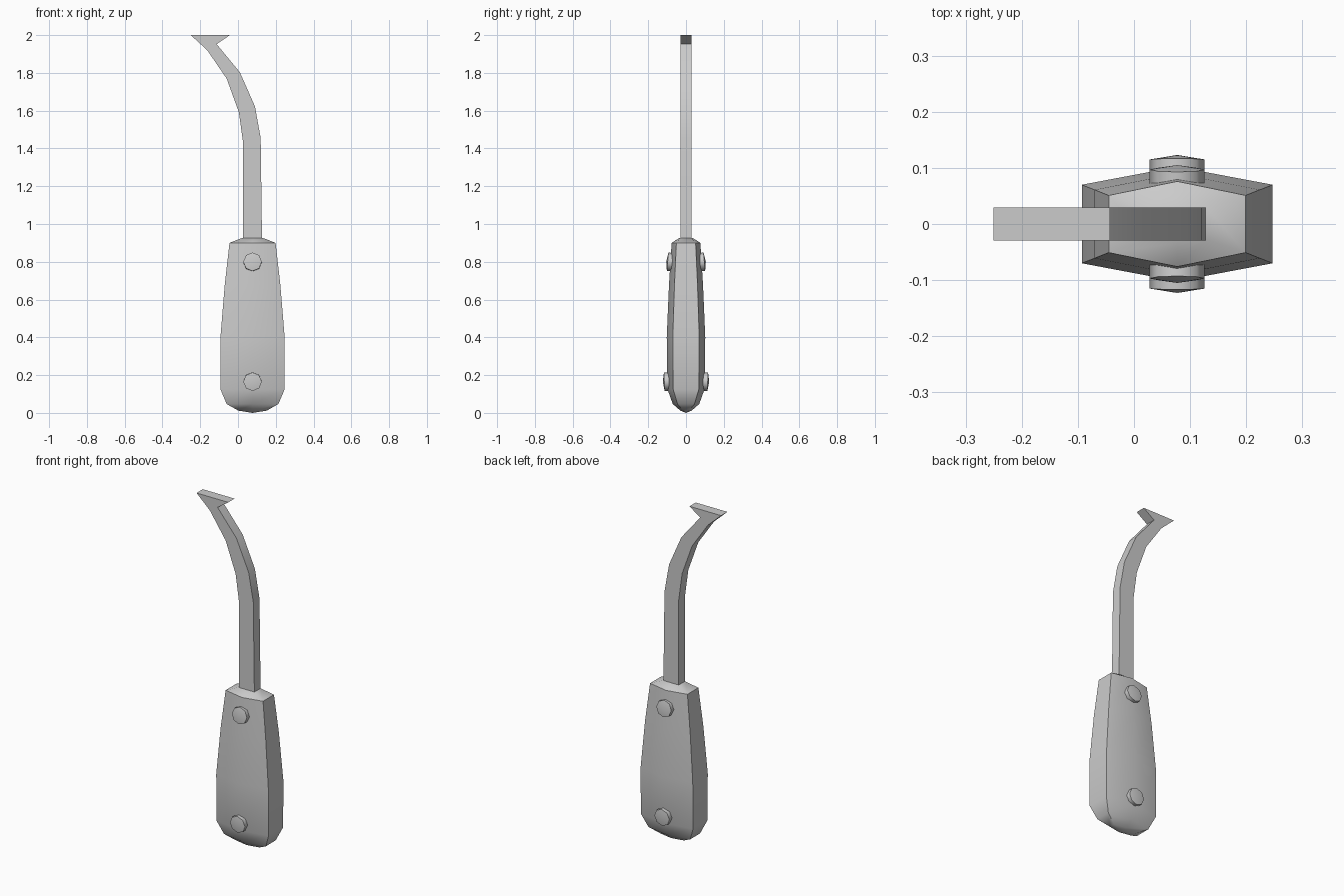
import bpy, bmesh
from math import pi, radians
from mathutils import Matrix

if "Cube" in bpy.data.objects:
    bpy.data.objects.remove(bpy.data.objects["Cube"])

CX = 0.077  # handle axis


def finish(name, bm, angle):
    bmesh.ops.recalc_face_normals(bm, faces=bm.faces)
    me = bpy.data.meshes.new(name)
    bm.to_mesh(me)
    bm.free()
    ob = bpy.data.objects.new(name, me)
    bpy.context.collection.objects.link(ob)
    bpy.ops.object.select_all(action='DESELECT')
    ob.select_set(True)
    bpy.context.view_layer.objects.active = ob
    bpy.ops.object.shade_smooth_by_angle(angle=radians(angle))
    return ob


# Handle: hexagonal loft, each ring is z, half width, side half depth, ridge half depth
rings = [(0.012, 0.075, 0.016, 0.03), (0.047, 0.137, 0.045, 0.07),
         (0.125, 0.17, 0.068, 0.098), (0.40, 0.17, 0.07, 0.102),
         (0.68, 0.147, 0.061, 0.09), (0.90, 0.122, 0.051, 0.076),
         (0.927, 0.053, 0.028, 0.034)]
bm = bmesh.new()
loops = []
for z, w, s, r in rings:
    pts = [(-w, -s), (0, -r), (w, -s), (w, s), (0, r), (-w, s)]
    loops.append([bm.verts.new((CX + x, y, z)) for x, y in pts])
for a, b in zip(loops, loops[1:]):
    for i in range(6):
        j = (i + 1) % 6
        bm.faces.new((a[i], a[j], b[j], b[i]))
bm.faces.new(loops[-1])
tip = bm.verts.new((CX, 0, 0))
for i in range(6):
    bm.faces.new((loops[0][i], loops[0][(i + 1) % 6], tip))
finish("handle", bm, 40)

# Blade: curved hook outline extruded through its thickness
outline = [(0.027, 0.85), (0.027, 1.43), (0.005, 1.59), (-0.06, 1.77),
           (-0.163, 1.92), (-0.25, 2.0), (-0.043, 2.0), (-0.113, 1.952),
           (0.01, 1.803), (0.09, 1.622), (0.12, 1.455), (0.128, 0.85)]
bm = bmesh.new()
face = bm.faces.new([bm.verts.new((x, -0.029, z)) for x, z in outline])
ext = bmesh.ops.extrude_face_region(bm, geom=[face])
bmesh.ops.translate(bm, vec=(0, 0.058, 0),
                    verts=[v for v in ext["geom"] if isinstance(v, bmesh.types.BMVert)])
finish("hook_blade", bm, 20)

# Rivets: eight-sided discs with a shallow pointed dome, both sides of the handle
for label, z, rim, tilt in (("upper", 0.80, 0.097, 5), ("lower", 0.165, 0.115, -2)):
    for side, sign in (("front", -1), ("back", 1)):
        bm = bmesh.new()
        R, N = 0.049, 8
        bmesh.ops.create_cone(bm, segments=N, radius1=R, radius2=R, depth=0.05,
                              cap_ends=True, cap_tris=False)
        bmesh.ops.translate(bm, vec=(0, 0, -0.025), verts=bm.verts)
        top = [f for f in bm.faces if all(v.co.z > -0.001 for v in f.verts)]
        apex = bmesh.ops.poke(bm, faces=top)["verts"][0]
        apex.co.z = 0.008
        bm.transform(Matrix.Translation((CX, sign * rim, z))
                     @ Matrix.Rotation(sign * radians(tilt), 4, 'X')
                     @ Matrix.Rotation(-sign * pi / 2, 4, 'X'))
        finish(f"{label}_{side}_rivet", bm, 50)
